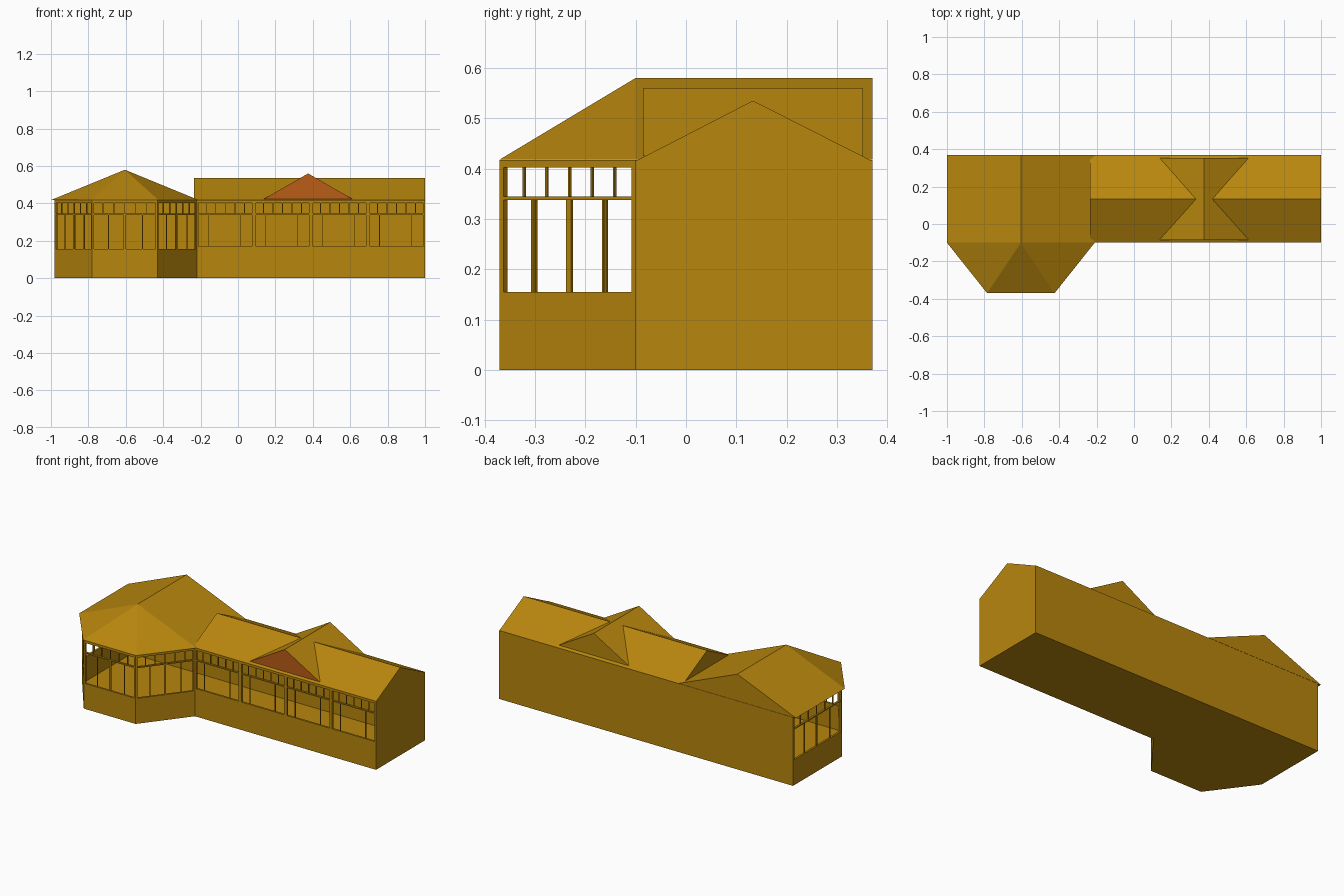
import bpy, bmesh
from mathutils import Vector

if "Cube" in bpy.data.objects:
    bpy.data.objects.remove(bpy.data.objects["Cube"])


def material(name, color):
    m = bpy.data.materials.new(name)
    m.diffuse_color = color
    m.use_nodes = True
    m.node_tree.nodes["Principled BSDF"].inputs["Base Color"].default_value = m.diffuse_color
    return m


GOLD = material("gold", (0.48, 0.24, 0.004, 1))
RUST = material("rust", (0.48, 0.11, 0.008, 1))


def make(name, bm, mat=GOLD):
    bmesh.ops.recalc_face_normals(bm, faces=bm.faces)
    me = bpy.data.meshes.new(name)
    bm.to_mesh(me)
    bm.free()
    me.materials.append(mat)
    ob = bpy.data.objects.new(name, me)
    bpy.context.collection.objects.link(ob)
    return ob


def prism(name, a, b):
    """Closed solid between two matching outlines."""
    bm = bmesh.new()
    va, vb = [bm.verts.new(p) for p in a], [bm.verts.new(p) for p in b]
    bm.faces.new(va)
    bm.faces.new(vb)
    n = len(va)
    for i in range(n):
        bm.faces.new((va[i], va[(i + 1) % n], vb[(i + 1) % n], vb[i]))
    return make(name, bm)


def bar(bm, p, q, u0, u1, z0, z1, depth=0.012, inset=0.0):
    """Box along the wall line p-q, going inward from the outer face."""
    d = (q - p).normalized()
    n = Vector((-d.y, d.x))
    ring = [p + d * u + n * t for u, t in
            ((u0, inset), (u1, inset), (u1, inset + depth), (u0, inset + depth))]
    lo = [bm.verts.new((*v, z0)) for v in ring]
    hi = [bm.verts.new((*v, z1)) for v in ring]
    bm.faces.new(lo)
    bm.faces.new(hi)
    for i in range(4):
        j = (i + 1) % 4
        bm.faces.new((lo[i], lo[j], hi[j], hi[i]))


def solid_wall(name, p, q, top):
    bm = bmesh.new()
    p, q = Vector(p), Vector(q)
    bar(bm, p, q, 0, (q - p).length, 0, top)
    make(name, bm)


def window_wall(name, p, q, sill, bays, mullions, lights, head=0.402, top=0.417):
    p, q = Vector(p), Vector(q)
    L = (q - p).length
    bm = bmesh.new()
    bar(bm, p, q, 0, L, 0, sill)
    bar(bm, p, q, 0, L, head, top)
    bar(bm, p, q, 0, L, 0.338, 0.345)
    # Posts between bays
    w = L / bays
    for i in range(bays + 1):
        bar(bm, p, q, max(0, i * w - 0.01), min(L, i * w + 0.01), sill, head)
    make(name, bm)
    # Thin glazing bars
    bm = bmesh.new()
    for i in range(bays):
        for f, t in mullions:
            u = (i + f) * w
            bar(bm, p, q, u - t, u + t, sill, 0.338, 0.006, 0.003)
        for k in range(1, lights):
            u = (i + k / lights) * w
            bar(bm, p, q, u - 0.002, u + 0.002, 0.345, head, 0.006, 0.003)
    make(name + "_glazing_bars", bm)


# Footprint, anticlockwise
A, B, C, D, E = (-.98, .37), (-.98, -.1), (-.78, -.37), (-.43, -.37), (-.22, -.1)
F, G = (1, -.1), (1, .37)
plan = [A, B, C, D, E, F, G]
prism("floor", [(x, y, 0) for x, y in plan], [(x, y, 0.006) for x, y in plan])

# Walls
pav = ((.25, .002), (.5, .006), (.77, .002))
for name, p, q in (("pavilion_left_wall", A, B), ("bay_left_wall", B, C),
                   ("bay_front_wall", C, D), ("bay_right_wall", D, E)):
    window_wall(name, p, q, 0.155, 1, pav, 6)
window_wall("wing_front_wall", E, F, 0.17, 4, ((.2, .002), (.76, .002)), 6)
solid_wall("wing_end_wall", F, G, 0.417)
solid_wall("back_wall", G, A, 0.417)

# Wing gable roof
gable = ((-.1, .415), (.37, .415), (.133, .535))
prism("wing_roof", [(-.235, y, z) for y, z in gable], [(1, y, z) for y, z in gable])

# Cross gable through the wing roof, with coloured front
cross = ((.14, .425), (.61, .425), (.375, .56))
dormer = prism("cross_gable", [(x, -.085, z) for x, z in cross],
               [(x, .352, z) for x, z in cross])
dormer.data.materials.append(RUST)
dormer.data.polygons[0].material_index = 1

# Pavilion roof: gabled at the back, hipped over the bay
bm = bmesh.new()
eave = [bm.verts.new((x, y, 0.418)) for x, y in
        ((-1, .37), (-1, -.1), (-.785, -.37), (-.425, -.37), (-.21, -.1), (-.21, .37))]
back, peak = bm.verts.new((-.605, .37, .58)), bm.verts.new((-.605, -.1, .58))
bm.faces.new(eave)
bm.faces.new((eave[0], eave[1], peak, back))
bm.faces.new((eave[4], eave[5], back, peak))
bm.faces.new((eave[5], eave[0], back))
for i in (1, 2, 3):
    bm.faces.new((eave[i], eave[i + 1], peak))
make("pavilion_roof", bm)
